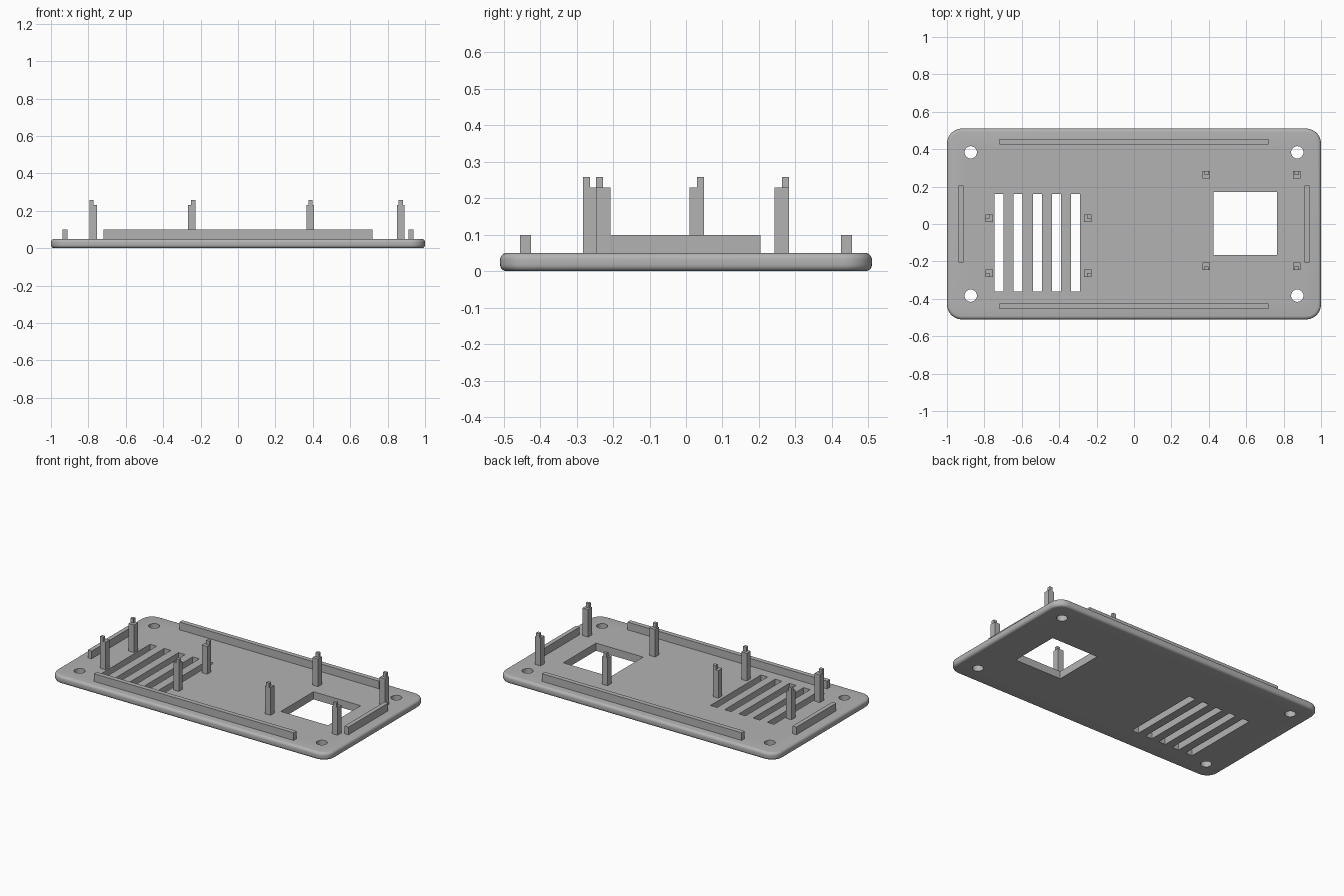
import bpy, bmesh
from mathutils import Matrix

old = bpy.data.objects.get("Cube")
if old:
    bpy.data.objects.remove(old, do_unlink=True)

grey = bpy.data.materials.new("plain grey")
grey.use_nodes = True
COLOUR = (0.45, 0.45, 0.45, 1)
grey.diffuse_color = COLOUR
grey.node_tree.nodes["Principled BSDF"].inputs["Base Color"].default_value = COLOUR

THICK = 0.05
SINK = 0.01  # how far the raised parts reach into the plate


def finish(bm, name):
    mesh = bpy.data.meshes.new(name)
    bm.to_mesh(mesh)
    bm.free()
    mesh.materials.append(grey)
    obj = bpy.data.objects.new(name, mesh)
    bpy.context.collection.objects.link(obj)
    return obj


def add_box(bm, x, y, w, d, z0, z1):
    m = Matrix.Translation((x, y, (z0 + z1) / 2)) @ Matrix.Diagonal((w, d, z1 - z0, 1))
    bmesh.ops.create_cube(bm, size=1, matrix=m)


# Plate with round corners and softened rims
bm = bmesh.new()
add_box(bm, 0, 0, 2, 1.02, 0, THICK)
upright = [e for e in bm.edges if abs(e.verts[0].co.z - e.verts[1].co.z) > THICK / 2]
bmesh.ops.bevel(bm, geom=upright, offset=0.08, segments=10, profile=0.5, affect='EDGES')
rims = [e for e in bm.edges if abs(e.verts[0].co.z - e.verts[1].co.z) < 1e-5]
bmesh.ops.bevel(bm, geom=rims, offset=0.018, segments=5, profile=0.5, affect='EDGES')
plate = finish(bm, "plate")

# Cutters: screw holes, vent slots and the square opening
bm = bmesh.new()
for x in (-0.873, 0.873):
    for y in (-0.383, 0.383):
        bmesh.ops.create_cone(bm, cap_ends=True, segments=32, radius1=0.033, radius2=0.033,
                              depth=0.3, matrix=Matrix.Translation((x, y, 0)))
for i in range(5):
    add_box(bm, -0.722 + i * 0.1025, -0.1, 0.048, 0.52, -0.1, 0.15)
add_box(bm, 0.595, 0.002, 0.34, 0.336, -0.1, 0.15)
cutter = finish(bm, "plate_cutter")
cutter.hide_render = True

cut = plate.modifiers.new("openings", 'BOOLEAN')
cut.operation = 'DIFFERENCE'
cut.solver = 'EXACT'
cut.object = cutter
bpy.context.view_layer.objects.active = plate
plate.select_set(True)
bpy.ops.object.modifier_apply(modifier=cut.name)
bpy.data.objects.remove(cutter, do_unlink=True)
bpy.ops.object.shade_smooth_by_angle(angle=0.6)

# Locating rails along the four sides
for name, x, y, w, d in (("front_rail", 0, -0.44, 1.44, 0.03),
                         ("back_rail", 0, 0.44, 1.44, 0.03),
                         ("right_rail", -0.925, 0, 0.028, 0.41),
                         ("left_rail", 0.925, 0, 0.028, 0.41)):
    bm = bmesh.new()
    add_box(bm, x, y, w, d, THICK - SINK, 0.1)
    finish(bm, name)


# Square mounting posts, each with a small offset tip
def post(name, x, y, side_x, side_y):
    bm = bmesh.new()
    add_box(bm, x, y, 0.04, 0.04, THICK - SINK, 0.23)
    add_box(bm, x + side_x * 0.009, y + side_y * 0.01, 0.022, 0.02, 0.23, 0.258)
    finish(bm, name)


for x, side in ((-0.775, -1), (-0.248, 1)):
    post("vent_post_back", x, 0.03, side, 1)
    post("vent_post_front", x, -0.263, side, -1)
for x in (0.387, 0.87):
    post("opening_post_back", x, 0.263, 0, 1)
    post("opening_post_front", x, -0.227, 0, -1)
